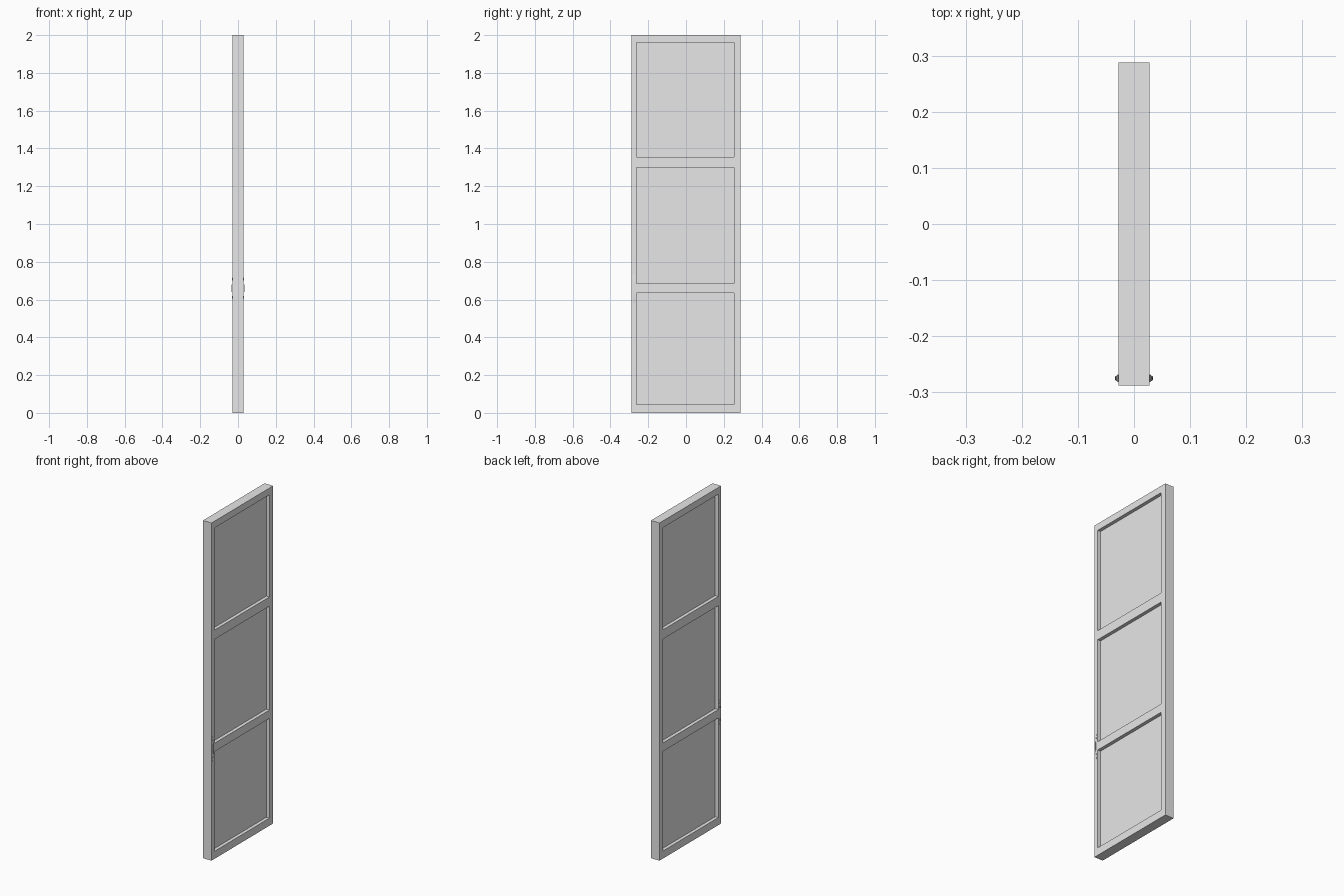
import bpy
import bmesh
import math
from mathutils import Vector

cube = bpy.data.objects.get("Cube")
if cube:
    bpy.data.objects.remove(cube, do_unlink=True)

grey = bpy.data.materials.new("light_grey")
grey.use_nodes = True
grey.diffuse_color = (0.8, 0.8, 0.8, 1)
grey.node_tree.nodes["Principled BSDF"].inputs["Base Color"].default_value = (0.8, 0.8, 0.8, 1)

HALF_X, HALF_Y, HEIGHT = 0.028, 0.288, 2.0
RECESS = 0.02
PANEL_Y = (-0.262, 0.254)
PANEL_Z = [(0.045, 0.635), (0.685, 1.30), (1.355, 1.96)]


def finish(bm, name):
    bmesh.ops.recalc_face_normals(bm, faces=bm.faces)
    mesh = bpy.data.meshes.new(name)
    bm.to_mesh(mesh)
    bm.free()
    mesh.materials.append(grey)
    obj = bpy.data.objects.new(name, mesh)
    bpy.context.collection.objects.link(obj)
    return obj


def add_box(bm, center, size):
    verts = bmesh.ops.create_cube(bm, size=1)["verts"]
    for v in verts:
        v.co = Vector(a * b for a, b in zip(v.co, size)) + Vector(center)


# Door slab, cut along the panel edges, then sunk on both broad faces
bm = bmesh.new()
add_box(bm, (0, 0, HEIGHT / 2), (2 * HALF_X, 2 * HALF_Y, HEIGHT))
cuts = [((0, y, 0), (0, 1, 0)) for y in PANEL_Y]
cuts += [((0, 0, z), (0, 0, 1)) for span in PANEL_Z for z in span]
for co, no in cuts:
    geom = bm.verts[:] + bm.edges[:] + bm.faces[:]
    bmesh.ops.bisect_plane(bm, geom=geom, plane_co=co, plane_no=no)
bm.normal_update()


def is_panel(face):
    c = face.calc_center_median()
    return (abs(face.normal.x) > 0.9 and PANEL_Y[0] < c.y < PANEL_Y[1]
            and any(low < c.z < high for low, high in PANEL_Z))


panels = [f for f in bm.faces if is_panel(f)]
for face in bmesh.ops.extrude_discrete_faces(bm, faces=panels)["faces"]:
    side = math.copysign(1, face.calc_center_median().x)
    bmesh.ops.translate(bm, verts=face.verts[:], vec=(-side * RECESS, 0, 0))
finish(bm, "door_panel_frame")


# Thin bowed pull handle on each broad face
def pull_handle(name, side):
    bm = bmesh.new()
    steps = 10
    y_mid, z_mid, half_len = -0.275, 0.66, 0.075
    rings = []
    for i in range(steps + 1):
        t = 2 * i / steps - 1
        x = HALF_X - 0.001 + 0.005 * (1 - t * t)
        w = 0.003 + 0.004 * t * t
        z = z_mid + half_len * t
        rings.append([bm.verts.new((side * (x + dx), y_mid + dy, z))
                      for dx, dy in ((0, -w), (0.0015, -w), (0.0015, w), (0, w))])
    for a, b in zip(rings, rings[1:]):
        for k in range(4):
            n = (k + 1) % 4
            bm.faces.new((a[k], a[n], b[n], b[k]))
    bm.faces.new(rings[0])
    bm.faces.new(rings[-1])
    obj = finish(bm, name)
    bpy.ops.object.select_all(action="DESELECT")
    obj.select_set(True)
    bpy.context.view_layer.objects.active = obj
    bpy.ops.object.shade_smooth_by_angle()


pull_handle("left_handle", 1)
pull_handle("right_handle", -1)
